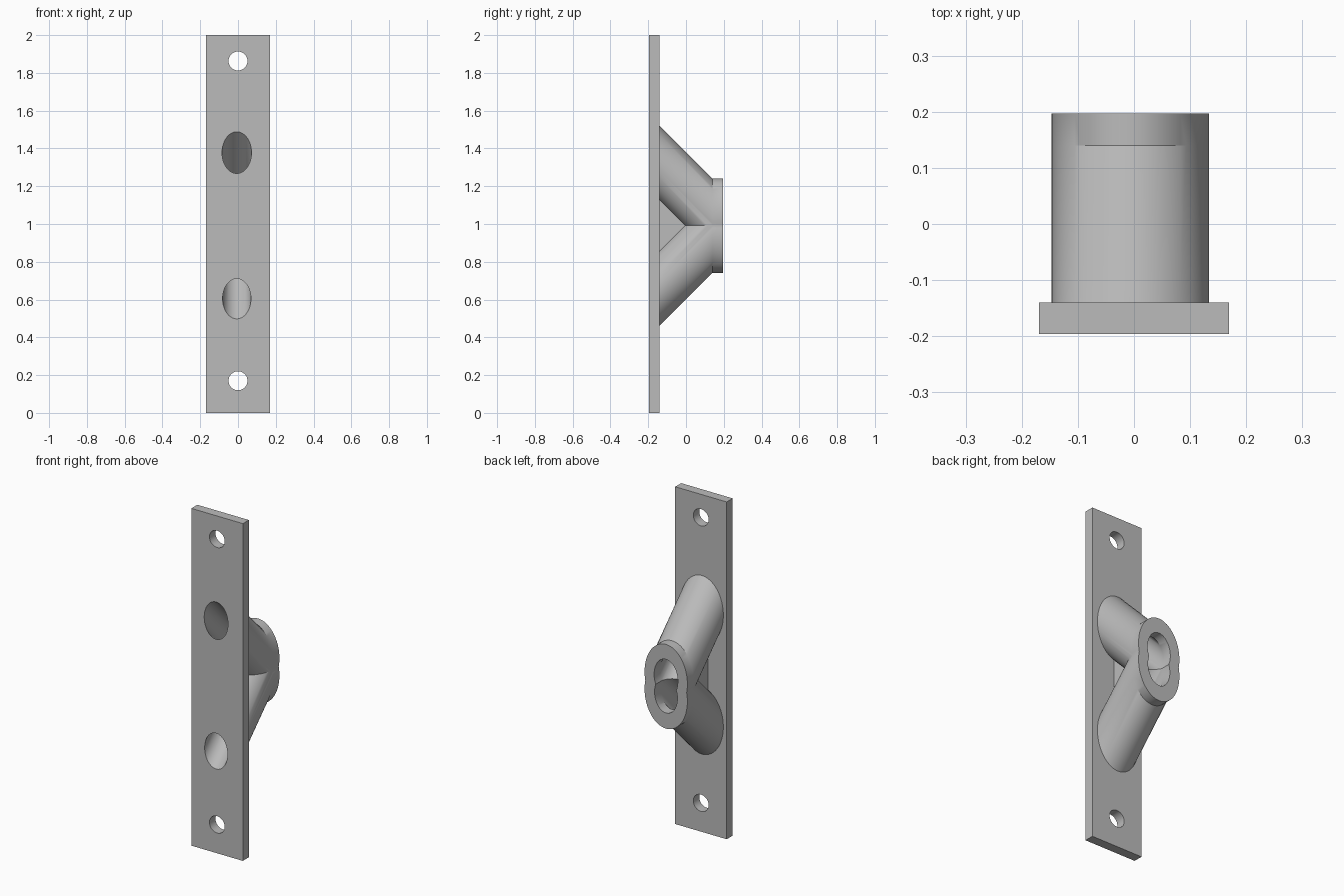
import bpy, bmesh, math

if "Cube" in bpy.data.objects:
    bpy.data.objects.remove(bpy.data.objects["Cube"], do_unlink=True)

grey = bpy.data.materials.new("plain grey")
grey.use_nodes = True
grey.diffuse_color = (0.5, 0.5, 0.5, 1)
grey.node_tree.nodes["Principled BSDF"].inputs["Base Color"].default_value = (0.5, 0.5, 0.5, 1)

FRONT, PLATE_BACK, COLLAR, END = -0.196, -0.14, 0.14, 0.197
TUBE_X, SIDES = -0.0065, 64
MID = 0.991           # height of the plane the two tubes mirror about
REACH = 0.051         # offset of each tube axis from that plane at the collar


def make_object(name, bm):
    bmesh.ops.recalc_face_normals(bm, faces=bm.faces)
    mesh = bpy.data.meshes.new(name)
    bm.to_mesh(mesh)
    bm.free()
    mesh.materials.append(grey)
    ob = bpy.data.objects.new(name, mesh)
    bpy.context.collection.objects.link(ob)
    return ob


def box(name, x0, x1, y0, y1, z0, z1):
    bm = bmesh.new()
    bmesh.ops.create_cube(bm, size=1)
    for v in bm.verts:
        v.co = ((x0 + x1) / 2 + v.co.x * (x1 - x0),
                (y0 + y1) / 2 + v.co.y * (y1 - y0),
                (z0 + z1) / 2 + v.co.z * (z1 - z0))
    return make_object(name, bm)


def loft(name, stations, x, rx, rz):
    """Solid with the same upright ellipse at every (y, z) station."""
    bm = bmesh.new()
    rings = []
    for y, z in stations:
        rings.append([bm.verts.new((x + rx * math.cos(a), y, z + rz * math.sin(a)))
                      for a in (2 * math.pi * i / SIDES for i in range(SIDES))])
    for low, high in zip(rings, rings[1:]):
        for i in range(SIDES):
            j = (i + 1) % SIDES
            bm.faces.new((low[i], low[j], high[j], high[i]))
    bm.faces.new(rings[0])
    bm.faces.new(rings[-1])
    return make_object(name, bm)


def slanted(name, side, radius, start, end):
    """Forty-five degree tube that straightens out in the collar."""
    z_end = MID + side * REACH
    z_start = z_end + side * (COLLAR - start)
    return loft(name, [(start, z_start), (COLLAR, z_end), (end, z_end)],
                TUBE_X, radius, radius * math.sqrt(2))


def combine(target, tool, operation):
    mod = target.modifiers.new("combine", "BOOLEAN")
    mod.operation, mod.solver, mod.object = operation, "EXACT", tool
    bpy.context.view_layer.objects.active = target
    bpy.ops.object.modifier_apply(modifier=mod.name)
    bpy.data.objects.remove(tool, do_unlink=True)


# Mounting plate, the two tubes with their shared collar, and the web between
bracket = box("twin_tube_bracket", -0.169, 0.169, FRONT, PLATE_BACK, 0, 2)
for side in (1, -1):
    combine(bracket, slanted("tube", side, 0.1405, -0.17, END), "UNION")
combine(bracket, box("web", -0.045, 0.02, -0.16, 0.02, 0.8, 1.18), "UNION")

# Bores through the tubes
for side, radius in ((1, 0.078), (-1, 0.075)):
    combine(bracket, slanted("bore", side, radius, FRONT - 0.02, END + 0.02), "DIFFERENCE")

# Screw holes
for z in (0.17, 1.863):
    combine(bracket, loft("screw_hole", [(FRONT - 0.02, z), (PLATE_BACK + 0.02, z)],
                          0, 0.05, 0.05), "DIFFERENCE")

bpy.ops.object.select_all(action="DESELECT")
bracket.select_set(True)
bpy.context.view_layer.objects.active = bracket
bpy.ops.object.shade_smooth_by_angle(angle=math.radians(30))
